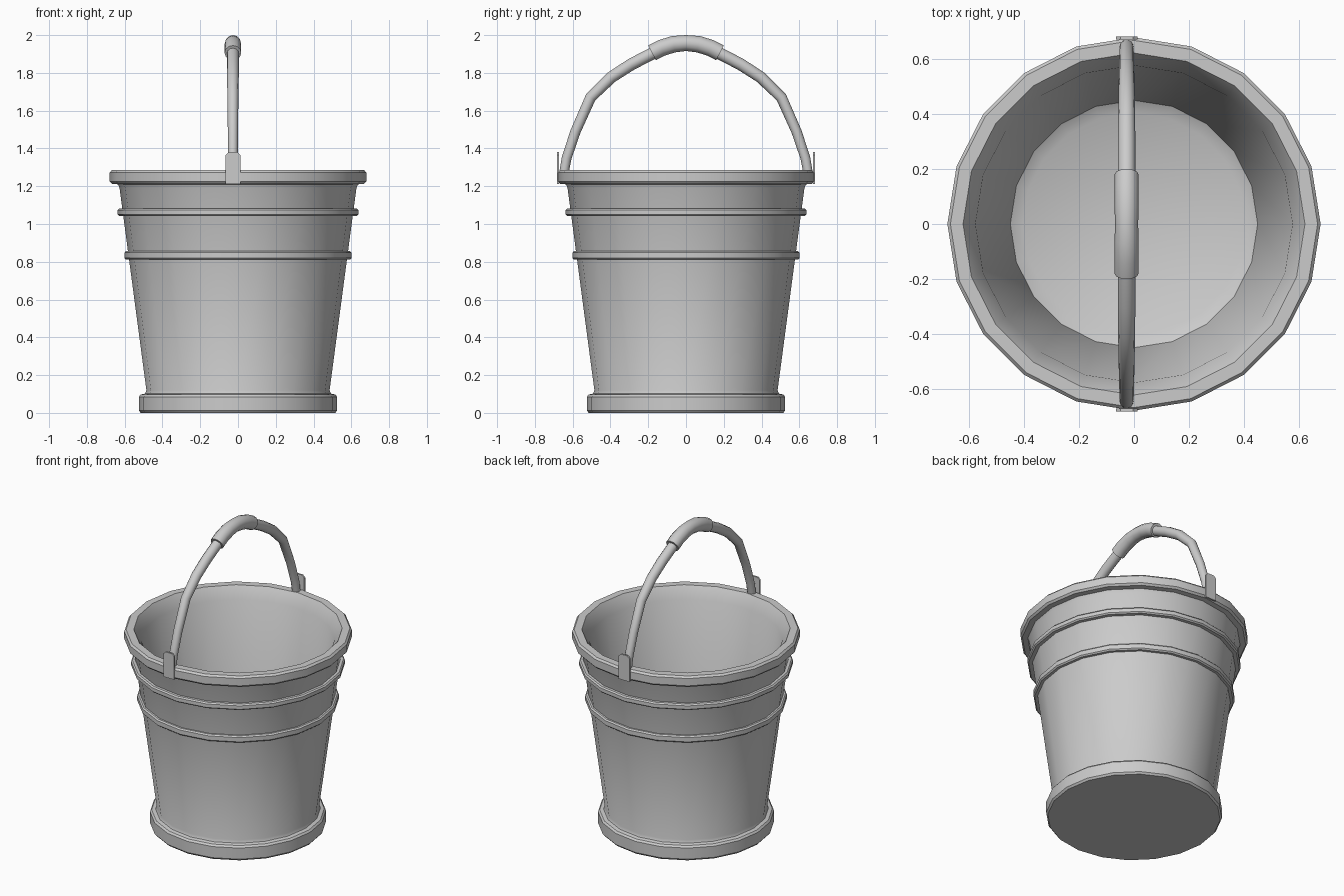
import bpy, bmesh
from math import cos, sin, pi
from mathutils import Vector

if "Cube" in bpy.data.objects:
    bpy.data.objects.remove(bpy.data.objects["Cube"])

SIDES = 20
HANDLE_X = -0.027


def finish(bm, name, angle=40):
    bmesh.ops.remove_doubles(bm, verts=bm.verts, dist=1e-5)
    bmesh.ops.recalc_face_normals(bm, faces=bm.faces)
    me = bpy.data.meshes.new(name)
    bm.to_mesh(me)
    bm.free()
    ob = bpy.data.objects.new(name, me)
    bpy.context.collection.objects.link(ob)
    bpy.ops.object.select_all(action='DESELECT')
    ob.select_set(True)
    bpy.context.view_layer.objects.active = ob
    bpy.ops.object.shade_smooth_by_angle(angle=angle * pi / 180)
    return ob


def bridge(bm, rings, closed=False):
    n = len(rings[0])
    pairs = list(zip(rings, rings[1:])) + ([(rings[-1], rings[0])] if closed else [])
    for a, b in pairs:
        for i in range(n):
            j = (i + 1) % n
            bm.faces.new((a[i], a[j], b[j], b[i]))


def lathe(name, profile, closed=False):
    bm = bmesh.new()
    rings = [[bm.verts.new((r * cos(2 * pi * i / SIDES), r * sin(2 * pi * i / SIDES), z))
              for i in range(SIDES)] for r, z in profile]
    bridge(bm, rings, closed)
    if not closed:
        bm.faces.new(rings[0])
        bm.faces.new(rings[-1])
    return finish(bm, name, 30)


def tube(name, path, radii, sides=12):
    # Sweep a circle along a path lying in the yz plane
    bm = bmesh.new()
    pts = [Vector((HANDLE_X, y, z)) for y, z in path]
    rings = []
    for k, p in enumerate(pts):
        t = (pts[min(k + 1, len(pts) - 1)] - pts[max(k - 1, 0)]).normalized()
        side = Vector((1, 0, 0))
        up = side.cross(t)
        rings.append([bm.verts.new(p + radii[k] * (cos(2 * pi * i / sides) * side
                                                   + sin(2 * pi * i / sides) * up))
                      for i in range(sides)])
    bridge(bm, rings)
    bm.faces.new(rings[0])
    bm.faces.new(rings[-1])
    return finish(bm, name)


def mirrored(half):
    # Half list ends at the centre of the arch
    return half + [(-y, z) for y, z in reversed(half[:-1])]


# Bucket shell: foot, tapered wall, rolled rim, inside wall and floor
lathe("bucket_body", [
    (0.515, 0.0), (0.525, 0.012), (0.525, 0.085), (0.515, 0.097), (0.492, 0.102),
    (0.485, 0.12), (0.627, 1.19), (0.635, 1.21), (0.668, 1.213), (0.679, 1.225),
    (0.679, 1.273), (0.668, 1.285), (0.622, 1.285), (0.577, 1.21),
    (0.45, 0.13), (0.405, 0.105)])

# Two hoops around the wall
for name, z0, z1, r, inner in (("lower_hoop", 0.812, 0.856, 0.602, 0.56),
                               ("upper_hoop", 1.043, 1.082, 0.638, 0.59)):
    lathe(name, [(inner, z0), (r - 0.008, z0), (r, z0 + 0.008), (r, z1 - 0.008),
                 (r - 0.008, z1), (inner, z1)], closed=True)

# Bail handle and its grip
bail = mirrored([(-0.648, 1.26), (-0.632, 1.35), (-0.585, 1.49), (-0.505, 1.67),
                 (-0.395, 1.777), (-0.29, 1.845), (-0.18, 1.902), (-0.09, 1.945), (0, 1.96)])
half_r = [0.025, 0.026, 0.027, 0.029, 0.031, 0.032, 0.032, 0.032, 0.032]
tube("bail_handle", bail, half_r + half_r[-2::-1])
grip = mirrored([(-0.18, 1.906), (-0.13, 1.932), (-0.065, 1.952), (0, 1.958)])
tube("handle_grip", grip, [0.044, 0.044, 0.044, 0.042, 0.044, 0.044, 0.044])

# Flat lugs on the rim where the bail attaches
for s, name in ((-1, "front_lug"), (1, "back_lug")):
    bm = bmesh.new()
    w = 0.039
    outline = [(-w, 1.213), (w, 1.213), (w, 1.365), (w - 0.016, 1.38),
               (-w + 0.016, 1.38), (-w, 1.365)]
    rings = [[bm.verts.new((HANDLE_X + x, s * y, z)) for x, z in outline]
             for y in (0.672, 0.683)]
    bridge(bm, rings)
    bm.faces.new(rings[0])
    bm.faces.new(rings[1])
    finish(bm, name, 20)
